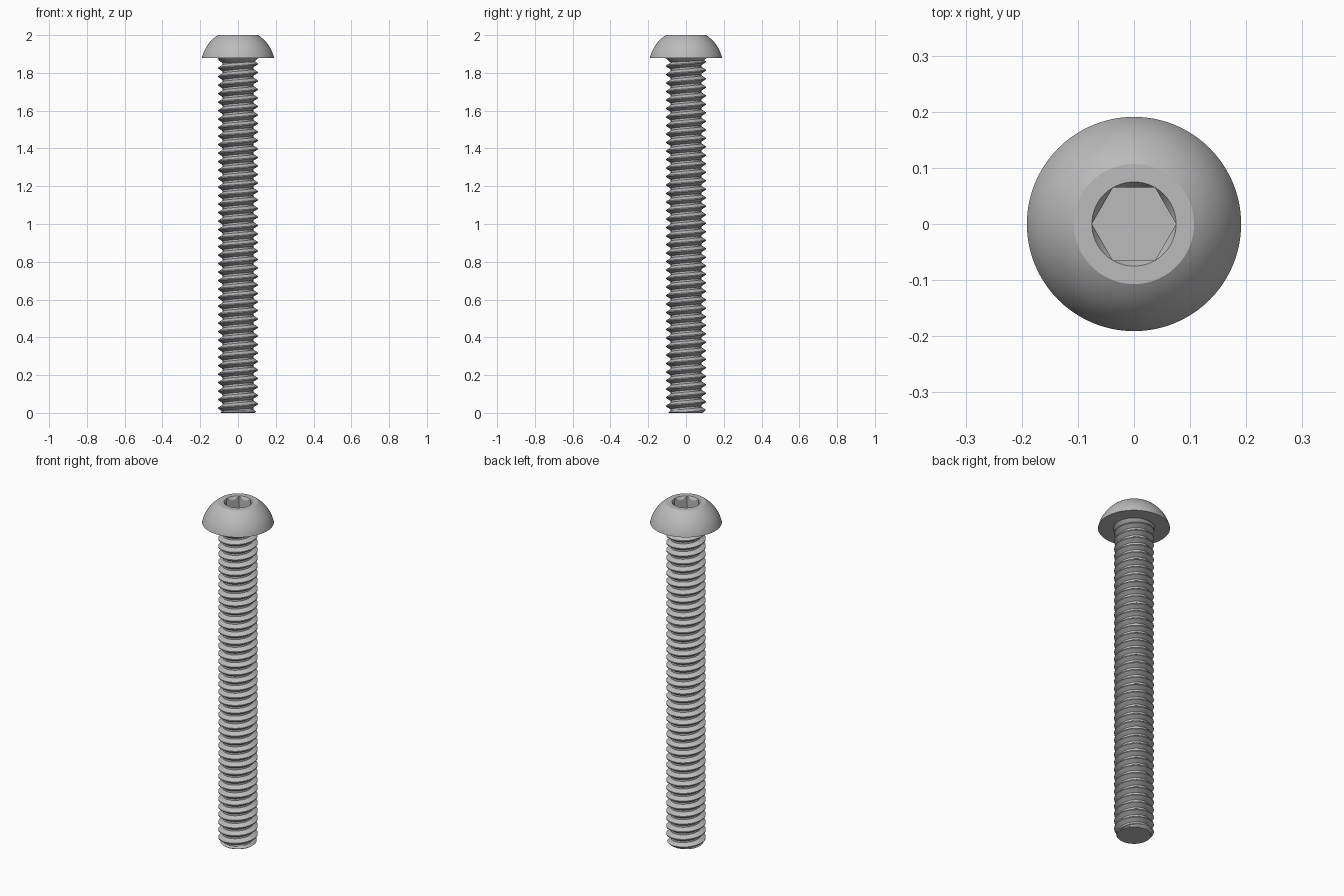
import bpy, bmesh, math

cube = bpy.data.objects.get("Cube")
if cube:
    bpy.data.objects.remove(cube)

HEAD_Z, TOP_Z = 1.88, 2.0
PITCH, CREST, ROOT = 0.045, 0.105, 0.081
SOCKET = 0.075
SEGMENTS = 96

steel = bpy.data.materials.new("steel grey")
steel.use_nodes = True
grey = (0.5, 0.5, 0.5, 1)
steel.diffuse_color = grey
steel.node_tree.nodes["Principled BSDF"].inputs["Base Color"].default_value = grey


def finish(bm, name, angle):
    """Turn a bmesh into a smooth shaded object with sharp edges kept."""
    bmesh.ops.remove_doubles(bm, verts=bm.verts, dist=0.00005)
    bmesh.ops.recalc_face_normals(bm, faces=bm.faces)
    mesh = bpy.data.meshes.new(name)
    bm.to_mesh(mesh)
    bm.free()
    mesh.materials.append(steel)
    obj = bpy.data.objects.new(name, mesh)
    bpy.context.collection.objects.link(obj)
    bpy.ops.object.select_all(action="DESELECT")
    obj.select_set(True)
    bpy.context.view_layer.objects.active = obj
    bpy.ops.object.shade_smooth_by_angle(angle=math.radians(angle))
    return obj


def loft(rings, name, angle):
    """Skin rings given as functions of the angle that return radius and height."""
    bm = bmesh.new()
    loops = []
    for ring in rings:
        loop = []
        for i in range(SEGMENTS):
            a = math.tau * i / SEGMENTS
            r, z = ring(a)
            loop.append(bm.verts.new((r * math.cos(a), r * math.sin(a), z)))
        loops.append(loop)
    for low, high in zip(loops, loops[1:]):
        for i in range(SEGMENTS):
            j = (i + 1) % SEGMENTS
            bm.faces.new((low[i], low[j], high[j], high[i]))
    bm.faces.new(loops[0])
    bm.faces.new(loops[-1])
    return finish(bm, name, angle)


def circle(r, z):
    return lambda a: (r, z)


def hexagon(a):
    side = math.pi / 3
    return SOCKET * math.cos(side / 2) / math.cos(a % side - side / 2)


def countersink(a):
    return hexagon(a), TOP_Z - 1.7 * (SOCKET - hexagon(a))


def socket_floor(a):
    return hexagon(a), TOP_Z - 0.07


# Button head: spherical dome, flat top and hexagonal socket
radius, center = 0.196, HEAD_Z - 0.0443
start, end = math.asin(0.0443 / radius), math.acos(0.107 / radius)
dome = []
for i in range(17):
    t = start + (end - start) * i / 16
    dome.append(circle(radius * math.cos(t), center + radius * math.sin(t)))
loft([circle(0.08, HEAD_Z)] + dome
     + [circle(SOCKET, TOP_Z), countersink, socket_floor], "button_head", 30)

# Flared neck under the head
loft([circle(ROOT, 1.855), circle(0.09, 1.862), circle(0.1, 1.871),
      circle(0.11, HEAD_Z)], "neck_fillet", 40)

# Threaded shank: a V profile swept along a right-handed helix
STEPS = 48
profile = [(CREST, 0), (CREST, 0.12), (ROOT, 0.45), (ROOT, 0.67), (CREST, 1)]
bm = bmesh.new()
previous = None
for s in range(int((HEAD_Z / PITCH + 3) * STEPS)):
    a = math.tau * s / STEPS
    section = []
    for r, offset in profile:
        z = PITCH * (s / STEPS + offset - 2)
        r = min(r, 0.09 + max(z, 0))
        section.append(bm.verts.new((r * math.cos(a), r * math.sin(a), z)))
    if previous:
        for k in range(len(profile) - 1):
            bm.faces.new((previous[k], section[k], section[k + 1], previous[k + 1]))
    previous = section
bmesh.ops.remove_doubles(bm, verts=bm.verts, dist=0.00005)
for z, direction in ((0.004, -1), (1.872, 1)):
    bmesh.ops.bisect_plane(bm, geom=bm.verts[:] + bm.edges[:] + bm.faces[:],
                           plane_co=(0, 0, z), plane_no=(0, 0, direction),
                           clear_outer=True)
finish(bm, "threaded_shank", 30)

# Flat chamfered tip closing the shank
loft([circle(0.089, 0), circle(0.093, 0.004), circle(ROOT, 0.012)], "shank_tip", 30)
